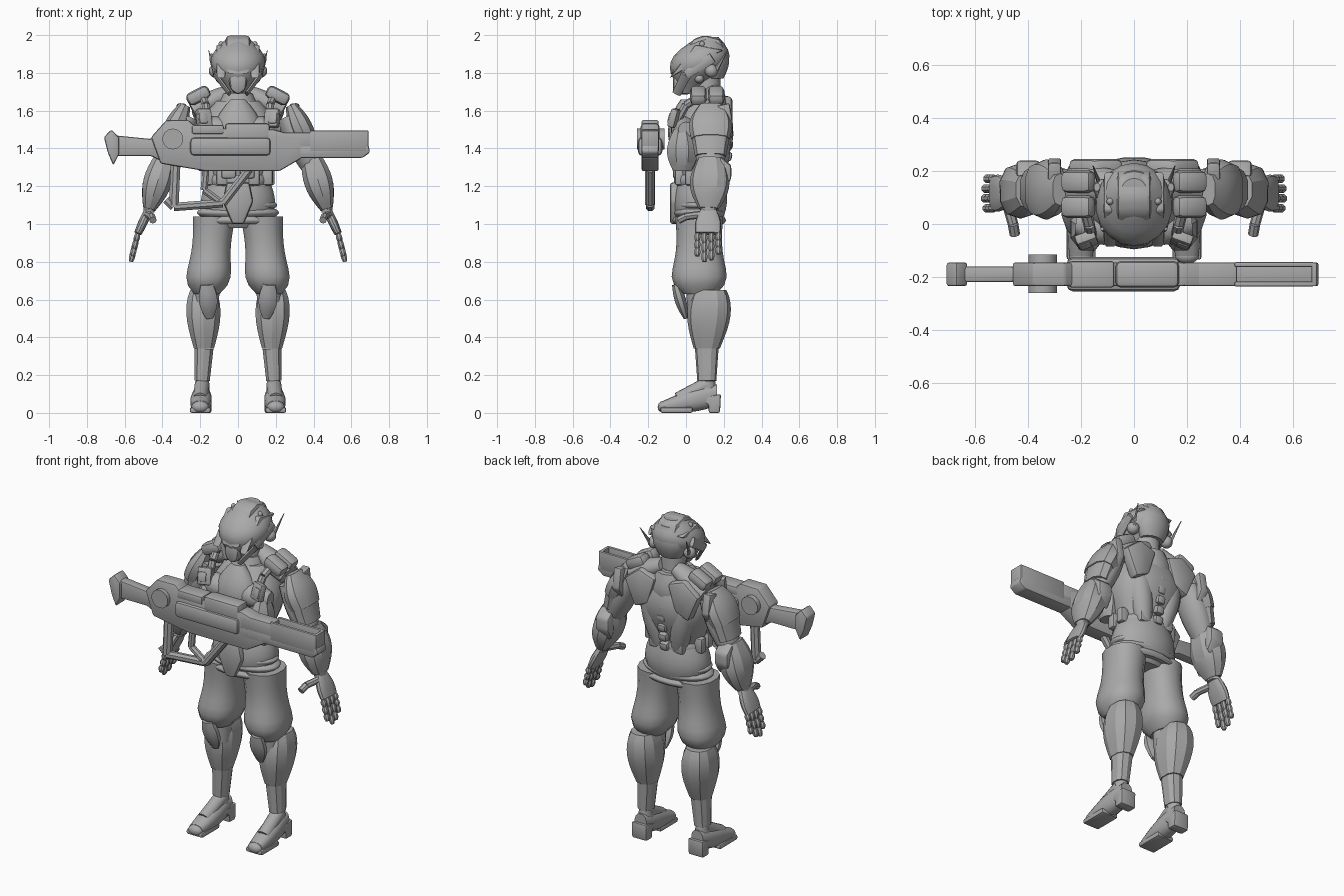
import bpy
import bmesh
import math
from mathutils import Vector, Matrix, Euler

default_cube = bpy.data.objects.get("Cube")
if default_cube:
    bpy.data.objects.remove(default_cube, do_unlink=True)

grey = bpy.data.materials.new("plain_grey")
grey.use_nodes = True
colour = (.4, .4, .4, 1)
grey.diffuse_color = colour
grey.node_tree.nodes["Principled BSDF"].inputs["Base Color"].default_value = colour

FORWARD, SIDEWAYS, UP = Vector((0, -1, 0)), Vector((1, 0, 0)), Vector((0, 0, 1))


def finish(name, bm, mirror=False, angle=35):
    """Turn a bmesh into a shaded object, optionally mirrored across x."""
    bmesh.ops.recalc_face_normals(bm, faces=bm.faces)
    mesh = bpy.data.meshes.new(name)
    bm.to_mesh(mesh)
    bm.free()
    obj = bpy.data.objects.new(name, mesh)
    bpy.context.collection.objects.link(obj)
    mesh.materials.append(grey)
    bpy.ops.object.select_all(action='DESELECT')
    obj.select_set(True)
    bpy.context.view_layer.objects.active = obj
    bpy.ops.object.shade_smooth_by_angle(angle=math.radians(angle))
    if mirror:
        obj.modifiers.new("Mirror", 'MIRROR').use_mirror_merge = False
    return obj


def limb(name, start, end, thick, swell=0, peak=1, depth=(1, 1), sides=14, square=2,
         front=FORWARD, axis=None, mirror=False, angle=35):
    """Skin superellipse rings from start to end; the radius tapers and swells by a sine rule."""
    bm = bmesh.new()
    start, end = Vector(start), Vector(end)
    tangent = axis or (end - start).normalized()
    u = front.cross(tangent).normalized()
    v = tangent.cross(u)
    steps = 9 if swell else 1
    loops = []
    for i in range(steps + 1):
        t = i / steps
        wide = thick[0] + (thick[1] - thick[0]) * t + swell * math.sin(math.pi * t ** peak)
        deep = wide * (depth[0] + (depth[1] - depth[0]) * t)
        loop = []
        for j in range(sides):
            a = math.tau * (j + .5) / sides
            c, s = [math.copysign(abs(w) ** (2 / square), w) for w in (math.cos(a), math.sin(a))]
            loop.append(bm.verts.new(start.lerp(end, t) + u * c * wide + v * s * deep))
        loops.append(loop)
    for low, high in zip(loops, loops[1:]):
        for j in range(sides):
            k = (j + 1) % sides
            bm.faces.new((low[j], low[k], high[k], high[j]))
    bm.faces.new(loops[0])
    bm.faces.new(loops[-1])
    return finish(name, bm, mirror, angle)


def chain(name, points, radius, mirror=False, sides=8):
    """Join points with short rods."""
    for first, second in zip(points, points[1:]):
        limb(name, start=first, end=second, thick=(radius, radius), sides=sides, mirror=mirror)


def bevel_all(bm, width):
    bmesh.ops.bevel(bm, geom=bm.edges[:], offset=width, segments=2,
                    affect='EDGES', profile=.5, clamp_overlap=True)


def box(name, centre, size, turn=(0, 0, 0), bevel=.01, mirror=False):
    bm = bmesh.new()
    rotation = Euler([math.radians(t) for t in turn]).to_matrix().to_4x4()
    bmesh.ops.create_cube(bm, size=1, matrix=Matrix.Diagonal((*size, 1)))
    bevel_all(bm, bevel)
    bm.transform(Matrix.Translation(centre) @ rotation)
    return finish(name, bm, mirror)


def ball(name, centre, size, mirror=False):
    bm = bmesh.new()
    bmesh.ops.create_uvsphere(bm, u_segments=16, v_segments=10, radius=1,
                              matrix=Matrix.Translation(centre) @ Matrix.Diagonal((*size, 1)))
    return finish(name, bm, mirror)


def plate(name, outline, middle, width, along=FORWARD, bevel=.01, mirror=False):
    """Thicken an x-z outline along y, or a y-z outline along x."""
    bm = bmesh.new()
    near, far = middle - width / 2, middle + width / 2
    across = along is SIDEWAYS
    face = bm.faces.new([bm.verts.new((near, a, b) if across else (a, near, b)) for a, b in outline])
    moved = bmesh.ops.extrude_face_region(bm, geom=[face])["geom"]
    bmesh.ops.translate(bm, vec=(far - near, 0, 0) if across else (0, far - near, 0),
                        verts=[item for item in moved if isinstance(item, bmesh.types.BMVert)])
    bmesh.ops.recalc_face_normals(bm, faces=bm.faces)
    bevel_all(bm, bevel)
    return finish(name, bm, mirror)


def symmetric(half):
    """Complete an outline given its right half, from top to bottom."""
    return half + [(-x, z) for x, z in reversed(half) if x]


# Joints that the limbs hang from
shoulder, elbow, wrist = Vector((.26, .13, 1.57)), Vector((.39, .13, 1.3)), Vector((.47, .12, 1.08))
knuckles = Vector((.53, .115, .95))
hip, knee, ankle = Vector((.125, .07, 1.04)), Vector((.165, .07, .63)), Vector((.19, .11, .17))
calf = Vector((.18, .11, .34))

# Torso and neck
limb("chest", start=(0, .07, 1.24), end=(0, .11, 1.65), thick=(.15, .12), swell=.08, peak=1.2,
     depth=(.75, .75), sides=20, square=2.3, axis=UP)
limb("hips", start=(0, .07, .98), end=(0, .08, 1.27), thick=(.13, .15), swell=.06, peak=.8,
     depth=(.7, .75), sides=20, axis=UP)
limb("neck", start=(0, .12, 1.6), end=(0, .11, 1.8), thick=(.07, .07), axis=UP)
limb("collar", start=(0, .11, 1.62), end=(0, .11, 1.69), thick=(.11, .08), axis=UP)
limb("breast_plate", start=(0, 0, 1.66), end=(0, -.02, 1.36), thick=(.04, .08), swell=.07,
     depth=(.7, .6), axis=-UP, mirror=False)
limb("pectorals", start=(.02, -.02, 1.5), end=(.22, 0, 1.5), thick=(.04, .04), swell=.03,
     front=UP, mirror=True)
limb("rib_pods", start=(.17, -.02, 1.28), end=(.18, -.02, 1.5), thick=(.04, .04), swell=.03,
     sides=8, axis=UP, depth=(1.3, 1.2), mirror=True)
for z in (1.27, 1.34):
    box("abdominal_plate", centre=(.05, -.05, z), size=(.08, .04, .06), bevel=.015, mirror=True)

# Back muscles, shoulder blades and spine
limb("back_muscles", start=(.05, .15, 1.16), end=(.14, .18, 1.64), thick=(.03, .03), swell=.04, mirror=True)
limb("upper_back", start=(0, .17, 1.46), end=(0, .18, 1.68), thick=(.07, .06), swell=.04,
     depth=(.6, .7), mirror=False)
plate("shoulder_blades", [(.04, 1.64), (.15, 1.68), (.25, 1.6), (.18, 1.44), (.09, 1.48)],
      middle=.21, width=.07, bevel=.02, mirror=True)
limb("trapezius", start=(.04, .15, 1.7), end=(.24, .14, 1.6), thick=(.04, .05), swell=.01,
     depth=(1.2, 1.4), mirror=True)
for i in range(6):
    box("spine_segment", centre=(0, .18 + .04 * math.sin(i / 3), 1.18 + i * .06), size=(.055, .06, .05),
        turn=(-12, 0, 0), bevel=.015)
plate("tail_guard", symmetric([(.06, 1.16), (.04, 1.06), (0, 1)]), middle=.175, width=.03)

# Belt, pouches, hip straps and groin guard
limb("belt", start=(0, .07, 1.2), end=(0, .07, 1.26), thick=(.16, .16), swell=.01,
     depth=(.8, .8), sides=20, axis=UP)
for degrees in (-60, -25, 15, 60):
    a = math.radians(degrees)
    box("belt_pouch", centre=(.17 * math.cos(a), .07 + .12 * math.sin(a), 1.25),
        size=(.06, .05, .09), bevel=.012, mirror=True)
for i in range(3):
    z, wide = 1.02 + .04 * i, .21 - .01 * i
    limb("hip_strap", start=(0, .07, z - .02), end=(0, .07, z + .02), thick=(wide, wide), swell=.02,
         depth=(.62, .62), sides=20, axis=UP)
plate("groin_guard", symmetric([(.06, 1.22), (.08, 1.12), (.03, 1)]), middle=-.06, width=.05, bevel=.015)

# Helmet
limb("helmet", start=(0, .01, 1.69), end=(0, .12, 1.99), thick=(.04, .05), swell=.1, peak=1.2,
     depth=(1.05, 1.05), sides=18, axis=UP)
plate("helmet_crest", [(.22, 1.9), (.18, 1.98), (.1, 2), (.04, 1.98), (-.04, 1.88), (-.09, 1.79), (0, 1.82)],
      middle=0, width=.13, along=SIDEWAYS, bevel=.02)
plate("brow_guard", [(.2, 1.92), (.05, 1.95), (-.09, 1.77), (.06, 1.86)],
      middle=.09, width=.05, along=SIDEWAYS, mirror=True)
chin, cheek, temple = Vector((.045, -.05, 1.69)), Vector((.12, 0, 1.79)), Vector((.14, .14, 1.88))
for low, high in ((chin, cheek), (cheek, temple)):
    limb("cheek_blade", start=low, end=high, thick=(.025, .03), depth=(.4, .4), sides=8,
         front=SIDEWAYS, mirror=True)
plate("face_mask", symmetric([(0, 1.83), (.05, 1.77), (.04, 1.71), (0, 1.68)]), middle=-.02, width=.1, bevel=.02)
limb("back_of_helmet", start=(0, .15, 1.77), end=(0, .16, 1.96), thick=(.07, .06), swell=.04,
     depth=(.7, .7), axis=UP)
ball("ear_disc", centre=(.12, .135, 1.81), size=(.035, .035, .035), mirror=True)
ball("jaw_disc", centre=(.09, .07, 1.77), size=(.03, .025, .025), mirror=True)
ball("helmet_bolt", centre=(.09, .085, 1.95), size=(.014, .014, .018), mirror=True)
limb("ear_fin", start=(.13, .15, 1.8), end=(.155, .22, 1.92), thick=(.008, .002), depth=(2, 1),
     sides=6, mirror=True)

# Shoulder packs and chest buckles
for y in (.065, .16):
    box("shoulder_pack", centre=(.21, y, 1.68), size=(.13, .085, .07), turn=(0, 27, 0), bevel=.025, mirror=True)
buckle_turn = (-15, 0, -20)
box("chest_buckle", centre=(.18, -.06, 1.56), size=(.08, .04, .1), turn=buckle_turn, mirror=True)
box("buckle_inset", centre=(.185, -.08, 1.56), size=(.05, .02, .06), turn=buckle_turn, mirror=True)
chain("chest_strap", [(.16, -.05, 1.54), (.17, 0, 1.63), (.19, .08, 1.68)], radius=.022, mirror=True)

# Arms with layered armour
armour = dict(sides=10, square=2.5, mirror=True, angle=25)
limb("upper_arms", start=shoulder, end=elbow, thick=(.06, .055), swell=.015, depth=(1.3, 1.2), mirror=True)
limb("shoulder_caps", start=(.28, .13, 1.63), end=(.36, .13, 1.45), thick=(.03, .06), swell=.015,
     depth=(2, 1.7), **armour)
limb("arm_plates", start=(.34, .13, 1.5), end=(.38, .13, 1.36), thick=(.06, .055), depth=(1.8, 1.5), **armour)
plate("shoulder_flange", [(.14, 1.62), (.23, 1.64), (.25, 1.52), (.2, 1.44)],
      middle=.3, width=.05, along=SIDEWAYS, mirror=True)
limb("forearms", start=elbow + UP * .04, end=wrist, thick=(.06, .035), swell=.03,
     depth=(1.2, 1.5), **armour)
plate("elbow_guards", [(.18, 1.36), (.24, 1.31), (.24, 1.24), (.2, 1.17), (.17, 1.25)],
      middle=.4, width=.09, along=SIDEWAYS, bevel=.015, mirror=True)
limb("wrists", start=wrist + UP * .05, end=wrist - UP * .02, thick=(.03, .03), depth=(1.6, 1.4), mirror=True)

# Hands
limb("palms", start=wrist, end=knuckles, thick=(.02, .02), swell=.005, depth=(2, 3.3), square=2.6, mirror=True)
for i, length in enumerate((.12, .15, .14, .11)):
    root = knuckles + FORWARD * (.055 - i * .037)
    tip = root + Vector((.25, 0, -1)) * length
    for j in range(3):
        limb("finger_joint", start=root.lerp(tip, j / 3), end=root.lerp(tip, (j + 1) / 3),
             thick=(.012, .011), swell=.006, sides=8, mirror=True)
chain("thumb", [(.48, .08, 1.05), (.457, 0, 1.04), (.45, -.04, 1.02)], radius=.02, mirror=True)

# Trousers, knees and shin armour
limb("trousers", start=hip, end=knee, thick=(.115, .07), swell=.04, peak=3, depth=(1.1, 1.25),
     square=2.3, axis=-UP, mirror=True)
limb("knees", start=knee + UP * .03, end=knee - UP * .13, thick=(.07, .06), mirror=True)
limb("knee_guards", start=(.15, 0, .5), end=(.165, -.055, .68), thick=(.02, .035), swell=.025,
     depth=(.6, .6), sides=8, mirror=True)
limb("shin_armour", start=(.185, .13, .65), end=calf, thick=(.07, .055), swell=.03, peak=.8,
     depth=(1.2, 1.25), axis=-UP, **armour)
limb("lower_legs", start=calf, end=ankle, thick=(.052, .042), depth=(1.2, 1.2), **armour)
limb("ankles", start=ankle, end=ankle - UP * .06, thick=(.037, .042), depth=(1.2, 1.2), mirror=True)

# Boots with raised heels
limb("boots", start=(.19, .165, .095), end=(.2, -.12, .033), thick=(.04, .045), swell=.014, depth=(1.4, .7),
     square=2.4, front=UP, axis=FORWARD, mirror=True)
ball("boot_toes", centre=(.2, -.12, .032), size=(.045, .03, .031), mirror=True)
limb("boot_insteps", start=(.19, .11, .15), end=(.2, -.04, .07), thick=(.04, .04), mirror=True)
plate("boot_heels", [(.18, 0), (.185, .1), (.07, .08), (.12, .04), (.12, 0)],
      middle=.19, width=.1, along=SIDEWAYS, mirror=True)
box("boot_soles", centre=(.2, -.05, .015), size=(.11, .17, .03), bevel=.01, mirror=True)

# Rifle stock and body
rifle_y, rifle_width = -.19, .09
plate("rifle_stock", [(-.66, 1.47), (-.46, 1.45), (-.4, 1.5), (-.4, 1.33), (-.46, 1.36), (-.66, 1.36)],
      middle=rifle_y, width=.06)
plate("rifle_butt", [(-.71, 1.46), (-.67, 1.5), (-.63, 1.46), (-.63, 1.37), (-.66, 1.31), (-.69, 1.38)],
      middle=rifle_y, width=rifle_width)
plate("rifle_body", [(-.46, 1.46), (-.38, 1.55), (-.26, 1.55), (-.22, 1.51), (.19, 1.5), (.34, 1.46),
                     (.34, 1.35), (.22, 1.28), (-.17, 1.28), (-.41, 1.32)], middle=rifle_y, width=rifle_width)
limb("rifle_knob", start=(-.345, -.26, 1.45), end=(-.345, -.115, 1.45), thick=(.055, .055), front=UP)
box("hand_guard", centre=(-.04, rifle_y, 1.41), size=(.43, .13, .1), bevel=.025)
box("hand_guard_cover", centre=(.05, rifle_y, 1.48), size=(.24, .1, .11), bevel=.02)
box("rifle_sight", centre=(-.16, rifle_y, 1.5), size=(.17, .1, .05))

# Rifle barrel with an open top channel
plate("rifle_barrel", [(.17, 1.42), (.69, 1.42), (.7, 1.38), (.66, 1.35), (.17, 1.35)],
      middle=rifle_y, width=rifle_width)
box("barrel_rear", centre=(.28, rifle_y, 1.44), size=(.22, rifle_width, .09))
box("barrel_tip", centre=(.68, rifle_y, 1.45), size=(.02, rifle_width, .09), bevel=.005)
for offset in (-.037, .037):
    box("barrel_wall", centre=(.53, rifle_y + offset, 1.44), size=(.3, .018, .11), bevel=.005)

# Rifle grip frame
chain("grip", [(-.33, rifle_y, 1.33), (-.34, rifle_y, 1.1)], radius=.028)
chain("grip_frame", [(-.38, rifle_y, 1.13), (-.34, rifle_y, 1.09), (-.08, rifle_y, 1.11), (.06, rifle_y, 1.29)],
      radius=.024)
chain("trigger_guard", [(-.17, rifle_y, 1.29), (-.18, rifle_y, 1.18), (-.1, rifle_y, 1.12)], radius=.02)
